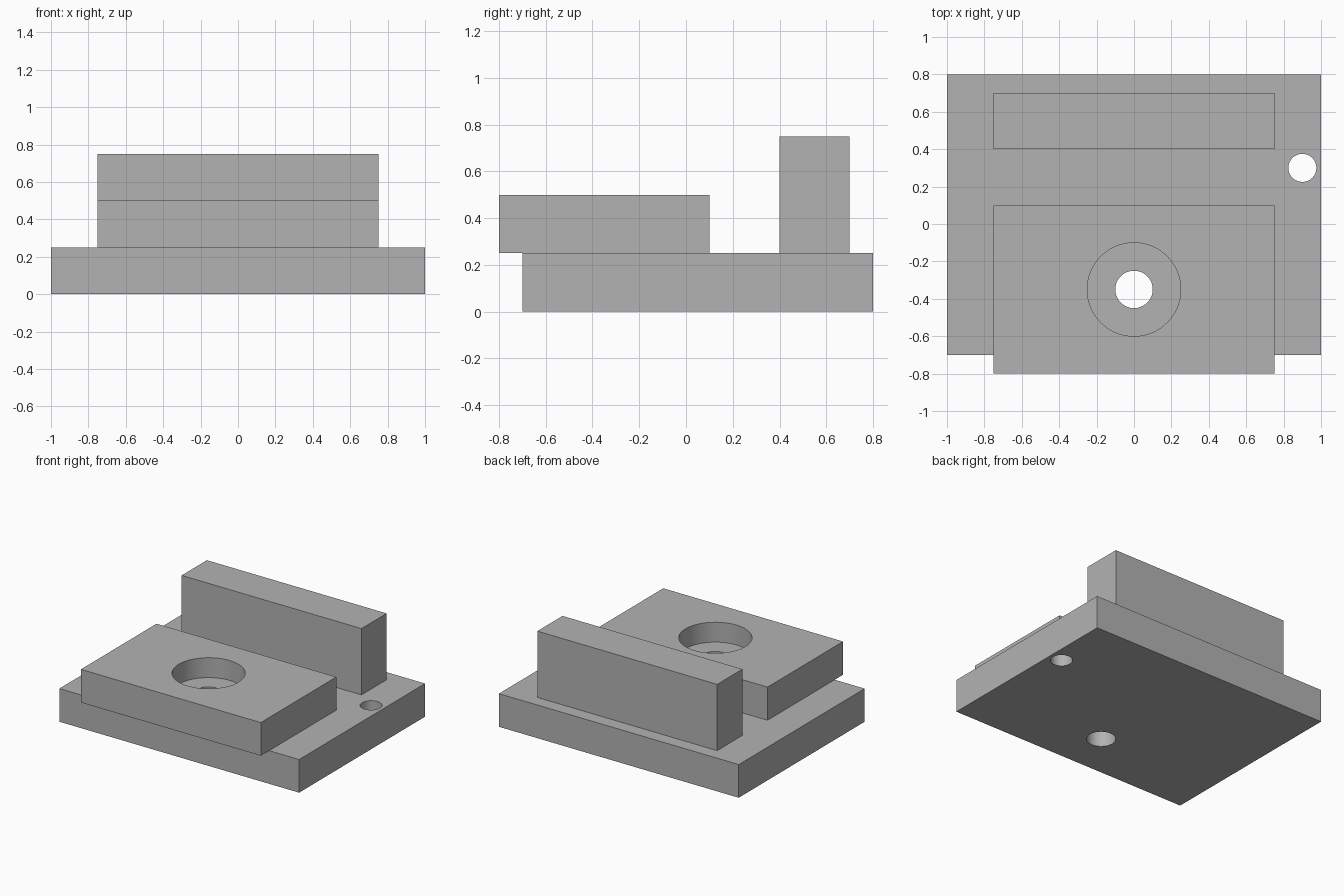
import bpy
import math

cube = bpy.data.objects.get("Cube")
if cube:
    bpy.data.objects.remove(cube, do_unlink=True)

grey = bpy.data.materials.new("plain grey")
grey.use_nodes = True
grey.diffuse_color = (0.45, 0.45, 0.45, 1)
bsdf = next(n for n in grey.node_tree.nodes if n.type == "BSDF_PRINCIPLED")
bsdf.inputs["Base Color"].default_value = grey.diffuse_color


def box(name, x, y, z):
    """Box spanning the given (min, max) range on each axis."""
    spans = (x, y, z)
    bpy.ops.mesh.primitive_cube_add(size=1, location=[sum(s) / 2 for s in spans])
    ob = bpy.context.object
    ob.name = name
    ob.scale = [s[1] - s[0] for s in spans]
    bpy.ops.object.transform_apply(location=False, rotation=False, scale=True)
    ob.data.materials.append(grey)
    return ob


def drill(ob, x, y, radius, bottom, top):
    """Cut a round vertical hole through the part."""
    bpy.ops.mesh.primitive_cylinder_add(
        vertices=64, radius=radius, depth=top - bottom,
        location=(x, y, (bottom + top) / 2))
    cutter = bpy.context.object
    cutter.hide_render = True
    cutter.data.materials.append(grey)
    bpy.context.view_layer.objects.active = ob
    mod = ob.modifiers.new("hole", "BOOLEAN")
    mod.operation = "DIFFERENCE"
    mod.solver = "EXACT"
    mod.object = cutter
    bpy.ops.object.modifier_apply(modifier=mod.name)
    bpy.data.objects.remove(cutter, do_unlink=True)


# Parts
base = box("base_plate", (-1, 1), (-0.7, 0.8), (0, 0.25))
block = box("front_block", (-0.75, 0.75), (-0.8, 0.1), (0.25, 0.5))
wall = box("rear_wall", (-0.75, 0.75), (0.4, 0.7), (0.25, 0.75))

# Counterbored hole through block and base, plus the small side hole
drill(block, 0, -0.35, 0.25, 0.35, 0.7)
drill(block, 0, -0.35, 0.1, 0.1, 0.6)
drill(base, 0, -0.35, 0.1, -0.1, 0.4)
drill(base, 0.9, 0.3, 0.075, -0.1, 0.4)

# Smooth hole walls, crisp edges
for ob in (base, block):
    bpy.ops.object.select_all(action="DESELECT")
    ob.select_set(True)
    bpy.context.view_layer.objects.active = ob
    bpy.ops.object.shade_smooth_by_angle(angle=math.radians(30))
